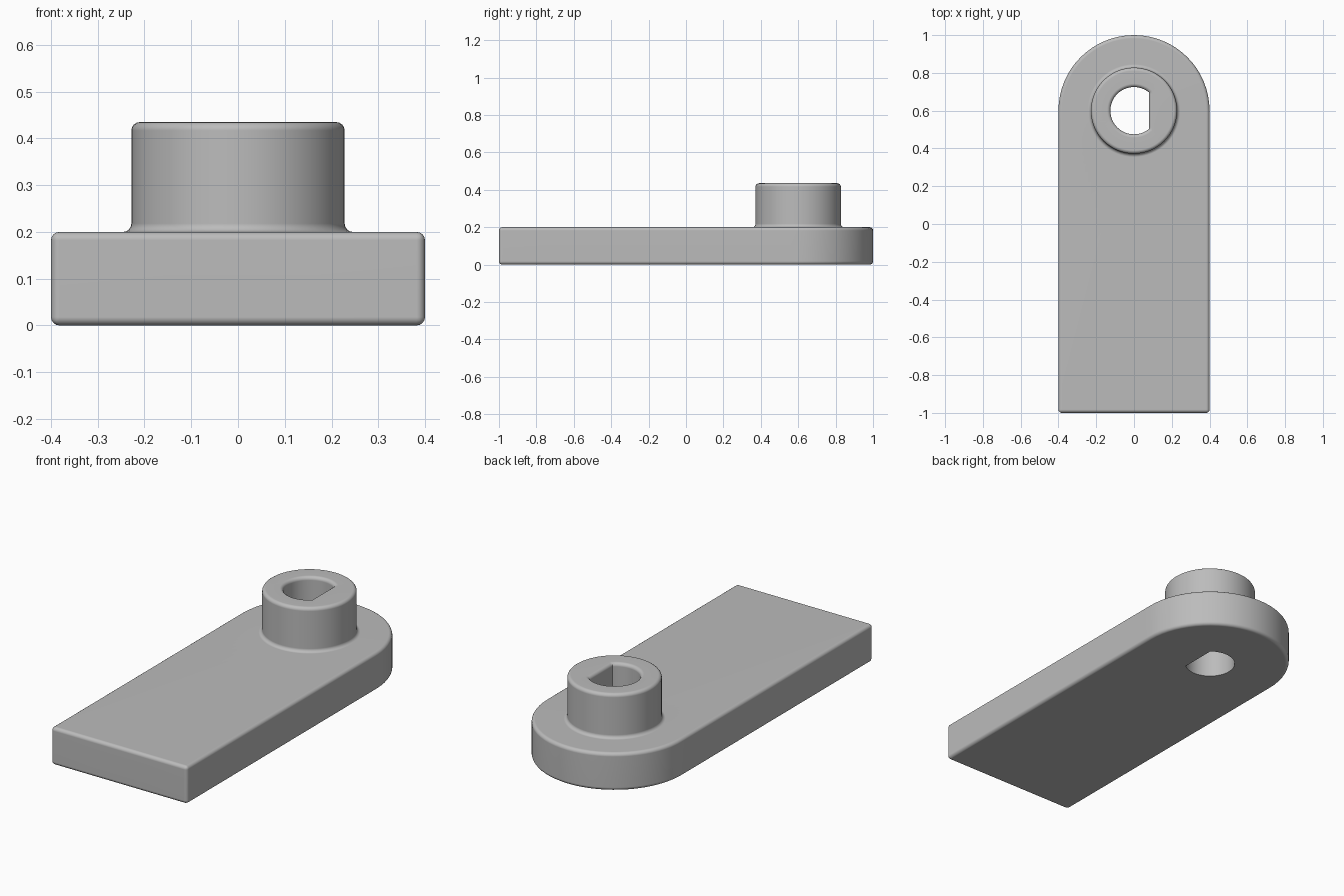
import bpy, bmesh, math

cube = bpy.data.objects.get("Cube")
if cube:
    bpy.data.objects.remove(cube, do_unlink=True)

SEG = 64
PIVOT_Y = 0.6
PLATE_R, BOSS_R, HOLE_R = 0.4, 0.228, 0.125
PLATE_H, BOSS_H = 0.2, 0.435
FRONT = 1.6          # pivot to front edge
FILLET = 0.018
FLAT = 9             # steps from +x to the corner of the flat in the hole
CORNERS = (46, 50)   # steps that land on the two front corners


def circle(i, r):
    a = math.tau * i / SEG
    return r * math.cos(a), r * math.sin(a)


def plate_point(i):
    # Round back half, rectangular front half
    x, y = circle(i, 1)
    if i <= SEG // 2:
        return x * PLATE_R, y * PLATE_R
    if i in CORNERS:
        return math.copysign(PLATE_R, x), -FRONT
    t = min(PLATE_R / max(abs(x), 1e-6), FRONT / abs(y))
    return x * t, y * t


def boss_point(i):
    return circle(i, BOSS_R)


def hole_point(i):
    # Circle cut by a flat on the +x side
    x, y = circle(i, HOLE_R)
    return min(x, circle(FLAT, HOLE_R)[0]), y


bm = bmesh.new()


def ring(point, z):
    return [bm.verts.new((x, y + PIVOT_Y, z)) for x, y in map(point, range(SEG))]


# Outer wall, deck, boss wall, rim, bore and underside as one closed skin
plate_low, plate_top, boss_low, boss_top, hole_top, hole_low = rings = [
    ring(plate_point, 0), ring(plate_point, PLATE_H),
    ring(boss_point, PLATE_H), ring(boss_point, BOSS_H),
    ring(hole_point, BOSS_H), ring(hole_point, 0)]
for a, b in zip(rings, rings[1:] + rings[:1]):
    for i in range(SEG):
        j = (i + 1) % SEG
        bm.faces.new((a[i], a[j], b[j], b[i]))
bmesh.ops.recalc_face_normals(bm, faces=bm.faces)

# Round every rim except the lower bore edge, plus the front corners
rounded = [bm.edges.get((r[i - 1], r[i]))
           for r in (plate_low, plate_top, boss_low, boss_top, hole_top)
           for i in range(SEG)]
rounded += [bm.edges.get((plate_low[i], plate_top[i])) for i in CORNERS]
bmesh.ops.bevel(bm, geom=rounded, offset=FILLET, offset_type='OFFSET',
                segments=4, profile=0.5, affect='EDGES')

mesh = bpy.data.meshes.new("lever_arm")
bm.to_mesh(mesh)
bm.free()
arm = bpy.data.objects.new("lever_arm", mesh)
bpy.context.collection.objects.link(arm)

# Plain grey
grey = bpy.data.materials.new("plain grey")
grey.use_nodes = True
colour = (0.5, 0.5, 0.5, 1)
grey.diffuse_color = colour
grey.node_tree.nodes["Principled BSDF"].inputs["Base Color"].default_value = colour
mesh.materials.append(grey)

# Smooth fillets with flat large faces
bpy.ops.object.select_all(action='DESELECT')
arm.select_set(True)
bpy.context.view_layer.objects.active = arm
bpy.ops.object.shade_smooth_by_angle(angle=math.radians(32))
normals = arm.modifiers.new("even_shading", 'WEIGHTED_NORMAL')
normals.keep_sharp = True
